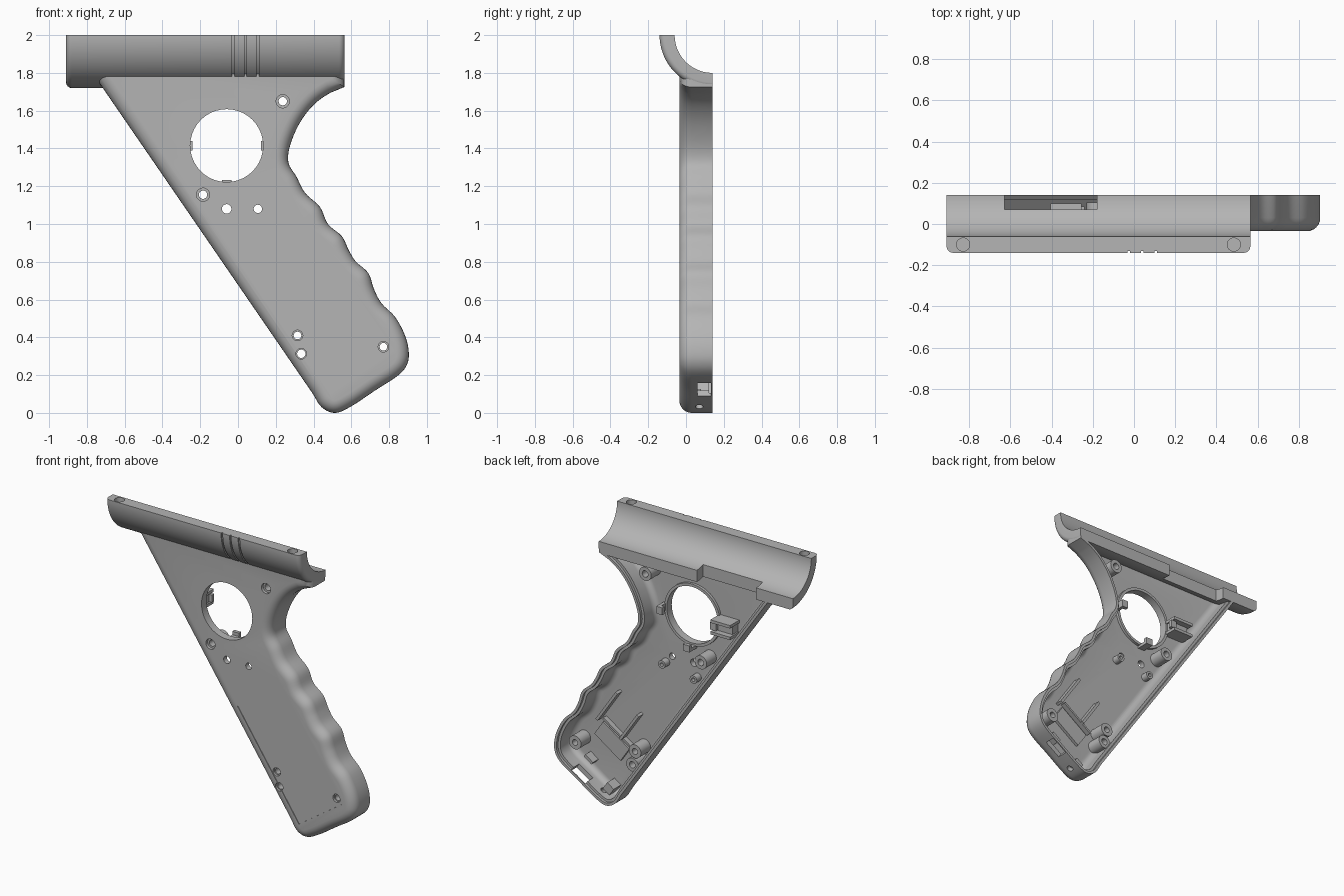
import bpy, bmesh, math
from mathutils import Vector, Matrix

if "Cube" in bpy.data.objects:
    bpy.data.objects.remove(bpy.data.objects["Cube"], do_unlink=True)

grey = bpy.data.materials.new("matte_grey")
grey.use_nodes = True
grey.diffuse_color = (0.46, 0.46, 0.46, 1)
grey.node_tree.nodes["Principled BSDF"].inputs["Base Color"].default_value = grey.diffuse_color

BACK, FRONT, FLOOR = 0.14, -0.035, 0.0
TILT = -0.598            # slope of the grip's lower end
AXIS = (BACK, 2.0)       # y, z of the trough axis


def finish(name, bm):
    bmesh.ops.recalc_face_normals(bm, faces=bm.faces)
    me = bpy.data.meshes.new(name)
    bm.to_mesh(me)
    bm.free()
    me.materials.append(grey)
    ob = bpy.data.objects.new(name, me)
    bpy.context.scene.collection.objects.link(ob)
    return ob


def loft(name, rings, loop=False):
    """Skin a list of point rings; cap the ends, or close the stack."""
    bm = bmesh.new()
    vs = [[bm.verts.new(p) for p in r] for r in rings]
    n = len(vs[0])
    pairs = list(zip(vs, vs[1:])) + ([(vs[-1], vs[0])] if loop else [])
    for a, b in pairs:
        for i in range(n):
            j = (i + 1) % n
            bm.faces.new((a[i], a[j], b[j], b[i]))
    if not loop:
        bm.faces.new(vs[0])
        bm.faces.new(vs[-1])
    return finish(name, bm)


def box(name, x, z, size, y0, y1, tilt=0.0):
    bm = bmesh.new()
    bmesh.ops.create_cube(bm, size=1)
    m = Matrix.Translation((x, (y0 + y1) / 2, z)) @ Matrix.Rotation(tilt, 4, 'Y')
    bm.transform(m @ Matrix.Diagonal((size[0], y1 - y0, size[1], 1)))
    return finish(name, bm)


def circle(x, z, r, y, n=40):
    return [(x + r * math.cos(i * math.tau / n), y, z + r * math.sin(i * math.tau / n)) for i in range(n)]


def pin(name, x, z, r, y0, y1):
    return loft(name, [circle(x, z, r, y0), circle(x, z, r, y1)])


def tube(name, x, z, r, hole, y0, y1):
    return loft(name, [circle(x, z, a, b) for a, b in ((r, y0), (r, y1), (hole, y1), (hole, y0))], True)


def cut(ob, cutters):
    bpy.context.view_layer.objects.active = ob
    for c in cutters:
        c.hide_render = True
        mod = ob.modifiers.new("cut", 'BOOLEAN')
        mod.operation, mod.solver, mod.object = 'DIFFERENCE', 'EXACT', c
        bpy.ops.object.modifier_apply(modifier=mod.name)
        bpy.data.objects.remove(c, do_unlink=True)


def spline(pts, steps=5):
    out = []
    for i in range(1, len(pts) - 2):
        a, b, c, d = pts[i - 1:i + 3]
        for s in range(steps):
            t = s / steps
            out.append((2 * b + (c - a) * t + (2 * a - 5 * b + 4 * c - d) * t * t
                        + (3 * b - a - 3 * c + d) * t ** 3) / 2)
    return out + [pts[-2]]


def inset(pts, d):
    """Mitred inward offset of an anticlockwise outline."""
    out = []
    for i, p in enumerate(pts):
        e, f = (p - pts[i - 1]).normalized(), (pts[(i + 1) % len(pts)] - p).normalized()
        n, m = Vector((-e.y, e.x)), Vector((-f.y, f.x))
        out.append(p + (n + m) * d / (1 + n.dot(m)))
    return out


# Grip outline: back edge, rounded heel, finger waves, trigger curve
wave = [Vector(p) for p in (
    (0.30, 0.24), (0.39, 0.11), (0.443, 0.03), (0.515, 0.0), (0.60, 0.035), (0.725, 0.118),
    (0.85, 0.2), (0.897, 0.262), (0.903, 0.335), (0.88, 0.42), (0.83, 0.51), (0.76, 0.58),
    (0.72, 0.655), (0.69, 0.74), (0.625, 0.80), (0.587, 0.86), (0.55, 0.935), (0.476, 1.0),
    (0.434, 1.09), (0.355, 1.165), (0.31, 1.25), (0.267, 1.325), (0.277, 1.42), (0.33, 1.54),
    (0.405, 1.635), (0.49, 1.695), (0.56, 1.725))]
outline = spline(wave) + [Vector((0.563, 1.725)), Vector((0.563, 1.95)), Vector((-0.874, 1.95))]

# Shell section as (inset, depth): outer wall, front fillet, inner fillet, rim step
R = 0.065
arc = [k * math.pi / 12 for k in range(7)]
section = [(R * (1 - math.cos(a)), FRONT + R * (1 - math.sin(a))) for a in arc]
inner = [(0.035 + 0.04 * (1 - math.cos(a)), FLOOR + 0.04 * (1 - math.sin(a))) for a in arc]
section = section[::-1] + [(0, BACK), (0.018, BACK), (0.018, 0.122), (0.035, 0.122)] + inner
shell = loft("grip_shell", [[(p.x, y, p.y) for p in inset(outline, d)] for d, y in section])

# Screw holes, lens opening, label recess and connector port
screws = [(0.237, 1.65, 0.035), (-0.185, 1.155, 0.035), (0.315, 0.41, 0.028),
          (0.77, 0.35, 0.028), (0.335, 0.313, 0.028)]
holes = screws + [(-0.06, 1.08, 0.025), (0.105, 1.08, 0.022), (-0.06, 1.415, 0.193)]


def lengthwise(name, r, x0, x1, n=96):
    rings = [[(x, AXIS[0] + r * math.cos(i * math.tau / n), AXIS[1] + r * math.sin(i * math.tau / n))
              for i in range(n)] for x in (x0, x1)]
    return loft(name, rings)


cutters = [lengthwise("trough_cutter", 0.24, -1.2, 1.2),
           box("label_cutter", 0.42, 0.555, (0.403, 0.83), -0.1, FRONT + 0.005, TILT),
           box("port_cutter", 0.735, 0.125, (0.125, 0.12), 0.062, 0.132, TILT)]
cutters += [pin("hole_cutter", x, z, r, -0.1, 0.05) for x, z, r in holes]
cord = pin("cord_cutter", 0, 0, 0.02, -0.06, 0.06)
cord.data.transform(Matrix.Translation((0.59, 0.07, 0.04)) @ Matrix.Rotation(TILT, 4, 'Y')
                    @ Matrix.Rotation(math.pi / 2, 4, 'X'))
cut(shell, cutters + [cord])


# Quarter-round trough with softened ends
def quarter(x, r_in, r_out, n=32, a0=math.pi, a1=1.5 * math.pi):
    angles = [a0 + (a1 - a0) * i / n for i in range(n + 1)]
    path = [(r_in, a) for a in angles] + [(r_out, a) for a in reversed(angles)]
    return [(x, AXIS[0] + r * math.cos(a), AXIS[1] + r * math.sin(a)) for r, a in path]


E = 0.03
ends = [(E * (1 - math.sin(a)), 0.28 - E * (1 - math.cos(a))) for a in arc]
left, right = -0.91, 0.565
stations = [(left + d, r) for d, r in ends[::-1]] + [(right - d, r) for d, r in ends]
trough = loft("trough", [quarter(x, 0.2, r) for x, r in stations])
cutters = [box("notch_cutter", -0.405, 1.75, (0.45, 0.3), 0.07, 0.2)]
for x in (-0.025, 0.04, 0.105):
    cutters.append(loft("groove_cutter", [quarter(x + s, 0.271, 0.3, 32, 0.97 * math.pi, 1.33 * math.pi)
                                          for s in (-0.006, 0.006)]))
for x in (-0.83, 0.485):
    c = pin("magnet_cutter", 0, 0, 0.032, -0.04, 0.04)
    c.data.transform(Matrix.Translation((x, -0.1, 2.0)) @ Matrix.Rotation(math.pi / 2, 4, 'X'))
    cutters.append(c)
cut(trough, cutters)

# Screw posts and small locating posts
for i, (x, z, r) in enumerate(screws):
    tube(f"screw_post_{i + 1}", x, z, 0.046, 0.02 if r < 0.03 and i != 4 else 0.022, -0.015, 0.105)
for i, (x, z) in enumerate(((0.15, 1.03), (-0.09, 0.99))):
    tube(f"locating_post_{i + 1}", x, z, 0.027, 0.012, -0.01, 0.05)

# Lens opening rim and its clips
tube("opening_rim", -0.06, 1.415, 0.212, 0.193, -0.005, 0.018)
for name, x, z, dx, dz in (("left_clip", 0.155, 1.415, -1, 0), ("right_clip", -0.275, 1.415, 1, 0),
                           ("lower_clip", -0.06, 1.2, 0, 1)):
    wide = (0.022, 0.05) if dx else (0.05, 0.022)
    box(name + "_stem", x, z, wide, -0.01, 0.085)
    hook = (0.04, 0.05) if dx else (0.05, 0.04)
    box(name + "_hook", x + dx * 0.014, z + dz * 0.014, hook, 0.06, 0.085)

# Switch holder beside the opening
for s in (-1, 1):
    box("switch_holder_rail", -0.33, 1.415 + s * 0.04, (0.15, 0.02), -0.01, 0.1)
box("switch_holder_base", -0.33, 1.415, (0.13, 0.07), -0.01, 0.06)

# Circuit board rails, pad and supports in the grip
box("board_rail_upper", 0.57, 0.63, (0.018, 0.27), -0.01, 0.05, TILT)
box("board_rail_lower", 0.40, 0.53, (0.018, 0.24), -0.01, 0.05, TILT)
box("board_pad", 0.55, 0.385, (0.24, 0.12), -0.01, 0.02, TILT)
box("board_stop", 0.50, 0.46, (0.26, 0.014), -0.01, 0.035, TILT)
box("port_support", 0.70, 0.235, (0.07, 0.02), -0.01, 0.06, TILT)
box("cord_anchor", 0.535, 0.085, (0.06, 0.06), -0.01, 0.08, TILT)

# Smooth curved walls, keep hard edges
bpy.ops.object.select_all(action='DESELECT')
for ob in bpy.context.scene.objects:
    if ob.type == 'MESH':
        ob.select_set(True)
        bpy.context.view_layer.objects.active = ob
bpy.ops.object.shade_smooth_by_angle(angle=math.radians(32))
